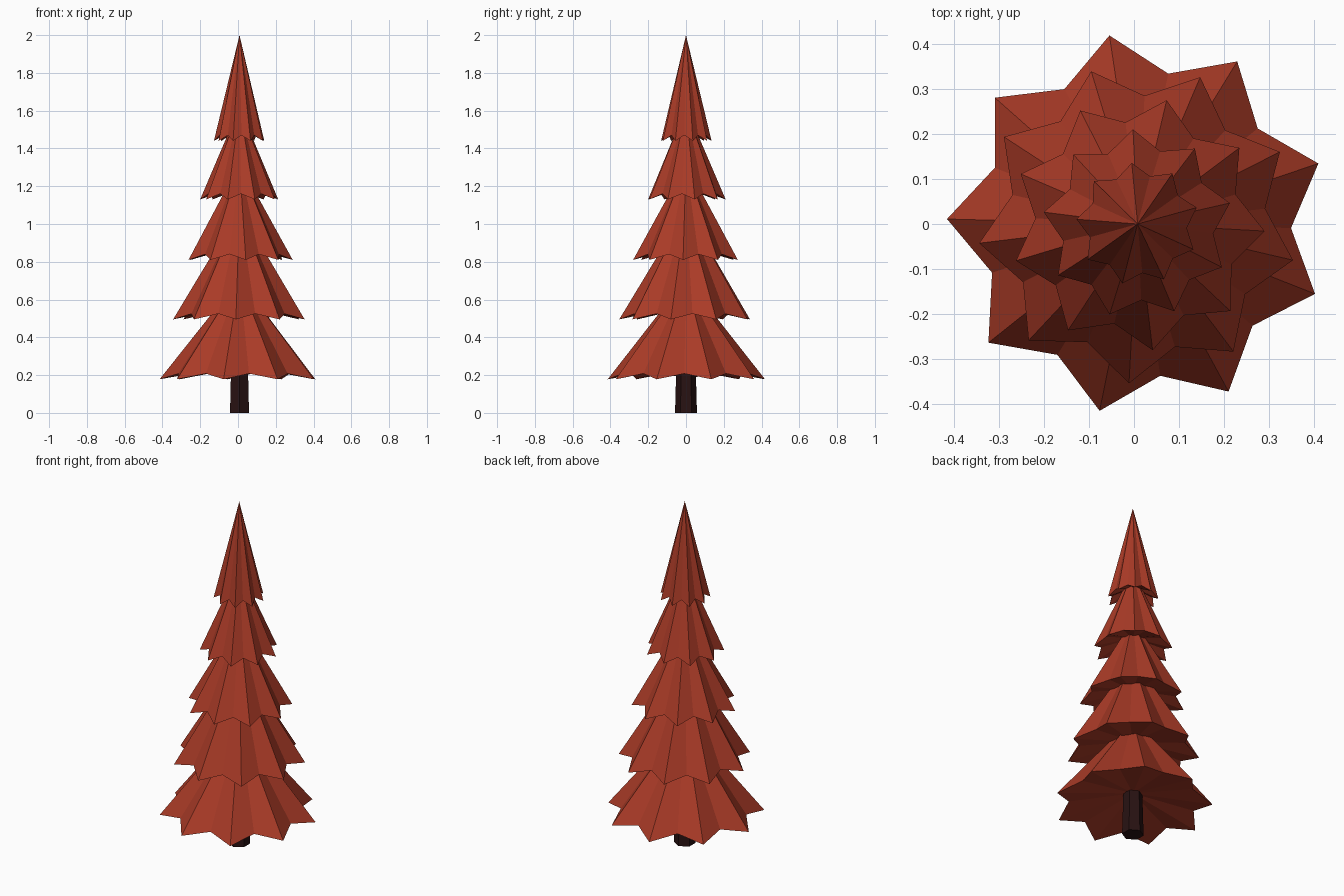
import bpy, bmesh, math

if "Cube" in bpy.data.objects:
    bpy.data.objects.remove(bpy.data.objects["Cube"])

CX = 0.008      # tree axis
POINTS = 9      # branch tips per tier


def material(name, rgb):
    m = bpy.data.materials.new(name)
    m.diffuse_color = (*rgb, 1)
    m.use_nodes = True
    m.node_tree.nodes["Principled BSDF"].inputs["Base Color"].default_value = m.diffuse_color
    return m


def finish(name, bm, mat):
    bmesh.ops.recalc_face_normals(bm, faces=bm.faces)
    me = bpy.data.meshes.new(name)
    bm.to_mesh(me)
    bm.free()
    me.materials.append(mat)
    ob = bpy.data.objects.new(name, me)
    ob.location.x = CX
    bpy.context.collection.objects.link(ob)


def tier(name, radius, phase, z_tip, z_apex, mat):
    """Star-shaped cone with drooping tips and a shallow hollow underside."""
    bm = bmesh.new()
    ring = []
    for i in range(POINTS * 2):
        valley = i % 2
        r = radius * (0.805 if valley else 1)
        a = math.radians(phase) + i * math.pi / POINTS
        ring.append(bm.verts.new((r * math.cos(a), r * math.sin(a),
                                  z_tip + 0.03 * valley)))
    apex = bm.verts.new((0, 0, z_apex))
    under = bm.verts.new((0, 0, z_tip + 0.075))
    for a, b in zip(ring, ring[1:] + ring[:1]):
        bm.faces.new((a, b, apex))
        bm.faces.new((b, a, under))
    finish(name, bm, mat)


foliage = material("rust red", (0.40, 0.043, 0.020))
bark = material("dark bark", (0.021, 0.006, 0.006))

# Foliage tiers from bottom to top: radius, rotation, tip height, apex height
for n, args in enumerate([(0.423, 18.5, 0.178, 0.71),
                          (0.354, 26.9, 0.495, 1.08),
                          (0.282, 36.8, 0.81, 1.32),
                          (0.210, 12.8, 1.13, 1.62),
                          (0.136, 15.5, 1.44, 2.0)], 1):
    tier(f"foliage_tier_{n}", *args, foliage)

# Tapered six-sided trunk
bm = bmesh.new()
bmesh.ops.create_cone(bm, cap_ends=True, segments=6, radius1=0.058,
                      radius2=0.05, depth=0.3)
bmesh.ops.translate(bm, vec=(0, 0, 0.15), verts=bm.verts)
finish("trunk", bm, bark)
